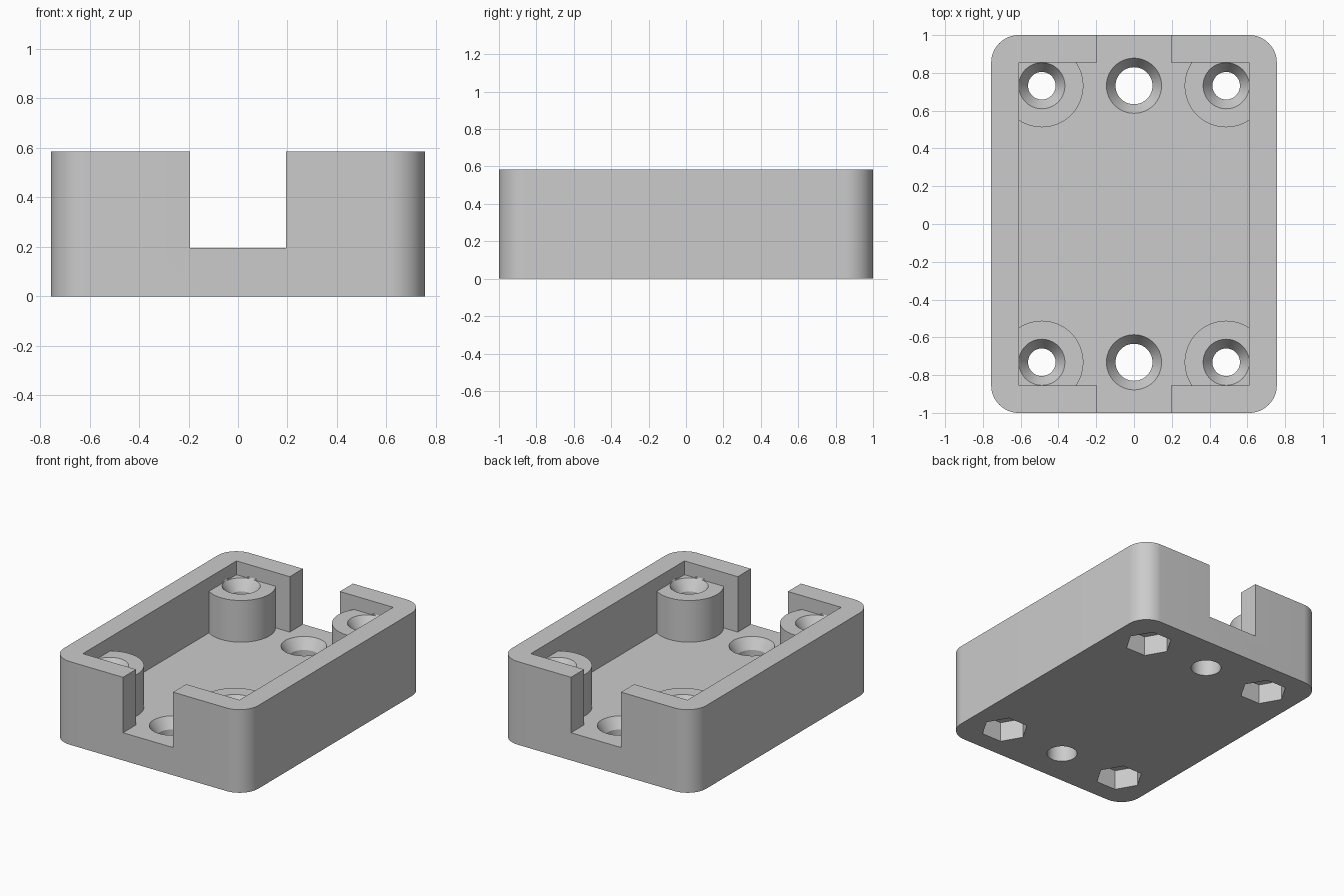
import bpy, bmesh, math

cube = bpy.data.objects.get("Cube")
if cube:
    bpy.data.objects.remove(cube, do_unlink=True)

WIDTH, LENGTH, HEIGHT = 0.756, 1.0, 0.585   # half sizes and full height
WALL, FLOOR, SLOT = 0.146, 0.195, 0.195
BOSS_X, HOLE_Y, BOSS_TOP = 0.488, 0.732, 0.488

grey = bpy.data.materials.new("light_grey")
grey.use_nodes = True
colour = (0.6, 0.6, 0.6, 1)
grey.diffuse_color = colour
grey.node_tree.nodes["Principled BSDF"].inputs["Base Color"].default_value = colour


def solid(name, layers):
    """Join closed outlines of equal length, each at its own height."""
    bm = bmesh.new()
    rings = [[bm.verts.new((x, y, z)) for x, y in outline] for outline, z in layers]
    for low, high in zip(rings, rings[1:]):
        for i in range(len(low)):
            j = (i + 1) % len(low)
            bm.faces.new((low[i], low[j], high[j], high[i]))
    bm.faces.new(rings[0][::-1])
    bm.faces.new(rings[-1])
    mesh = bpy.data.meshes.new(name)
    bm.to_mesh(mesh)
    bm.free()
    mesh.materials.append(grey)
    obj = bpy.data.objects.new(name, mesh)
    bpy.context.collection.objects.link(obj)
    return obj


def circle(x, y, r, sides=64):
    return [(x + r * math.cos(math.tau * i / sides),
             y + r * math.sin(math.tau * i / sides)) for i in range(sides)]


def rectangle(hx, hy):
    return [(-hx, -hy), (hx, -hy), (hx, hy), (-hx, hy)]


def rounded_rectangle(hx, hy, r, steps=16):
    points = []
    for corner, (sx, sy) in enumerate([(1, 1), (-1, 1), (-1, -1), (1, -1)]):
        for i in range(steps + 1):
            a = (corner + i / steps) * math.pi / 2
            points.append((sx * (hx - r) + r * math.cos(a), sy * (hy - r) + r * math.sin(a)))
    return points


def combine(target, tool, operation):
    mod = target.modifiers.new(tool.name, 'BOOLEAN')
    mod.operation, mod.solver, mod.object = operation, 'EXACT', tool
    bpy.context.view_layer.objects.active = target
    bpy.ops.object.modifier_apply(modifier=mod.name)
    bpy.data.objects.remove(tool, do_unlink=True)


def screw_hole(x, y, r, head_r, top, sink):
    """Through hole with a conical countersink at the top."""
    slope = (head_r - r) / sink
    over = 0.01
    return solid("screw_hole", [
        (circle(x, y, r), -0.1),
        (circle(x, y, r), top - sink),
        (circle(x, y, head_r + slope * over), top + over)])


# Tray with rounded vertical corners
outer = rounded_rectangle(WIDTH, LENGTH, WALL)
tray = solid("enclosure_tray", [(outer, 0), (outer, HEIGHT)])

# Inner cavity and the slot through both end walls
inner = rectangle(WIDTH - WALL, LENGTH - WALL)
combine(tray, solid("cavity", [(inner, FLOOR), (inner, 1)]), 'DIFFERENCE')
slot = rectangle(SLOT, 1.2)
combine(tray, solid("slot", [(slot, FLOOR), (slot, 1)]), 'DIFFERENCE')

for y in (-HOLE_Y, HOLE_Y):
    # Corner bosses with countersunk holes and hexagonal nut pockets beneath
    for x in (-BOSS_X, BOSS_X):
        ring = circle(x, y, 0.22)
        combine(tray, solid("boss", [(ring, 0.17), (ring, BOSS_TOP)]), 'UNION')
        combine(tray, screw_hole(x, y, 0.073, 0.122, BOSS_TOP, 0.073), 'DIFFERENCE')
        nut = circle(x, y, 0.154, 6)
        combine(tray, solid("nut_pocket", [(nut, -0.1), (nut, 0.14)]), 'DIFFERENCE')
    # Larger mounting hole in the floor
    combine(tray, screw_hole(0, y, 0.098, 0.146, FLOOR, 0.073), 'DIFFERENCE')

bpy.ops.object.select_all(action='DESELECT')
tray.select_set(True)
bpy.context.view_layer.objects.active = tray
bpy.ops.object.shade_smooth_by_angle(angle=math.radians(30))
